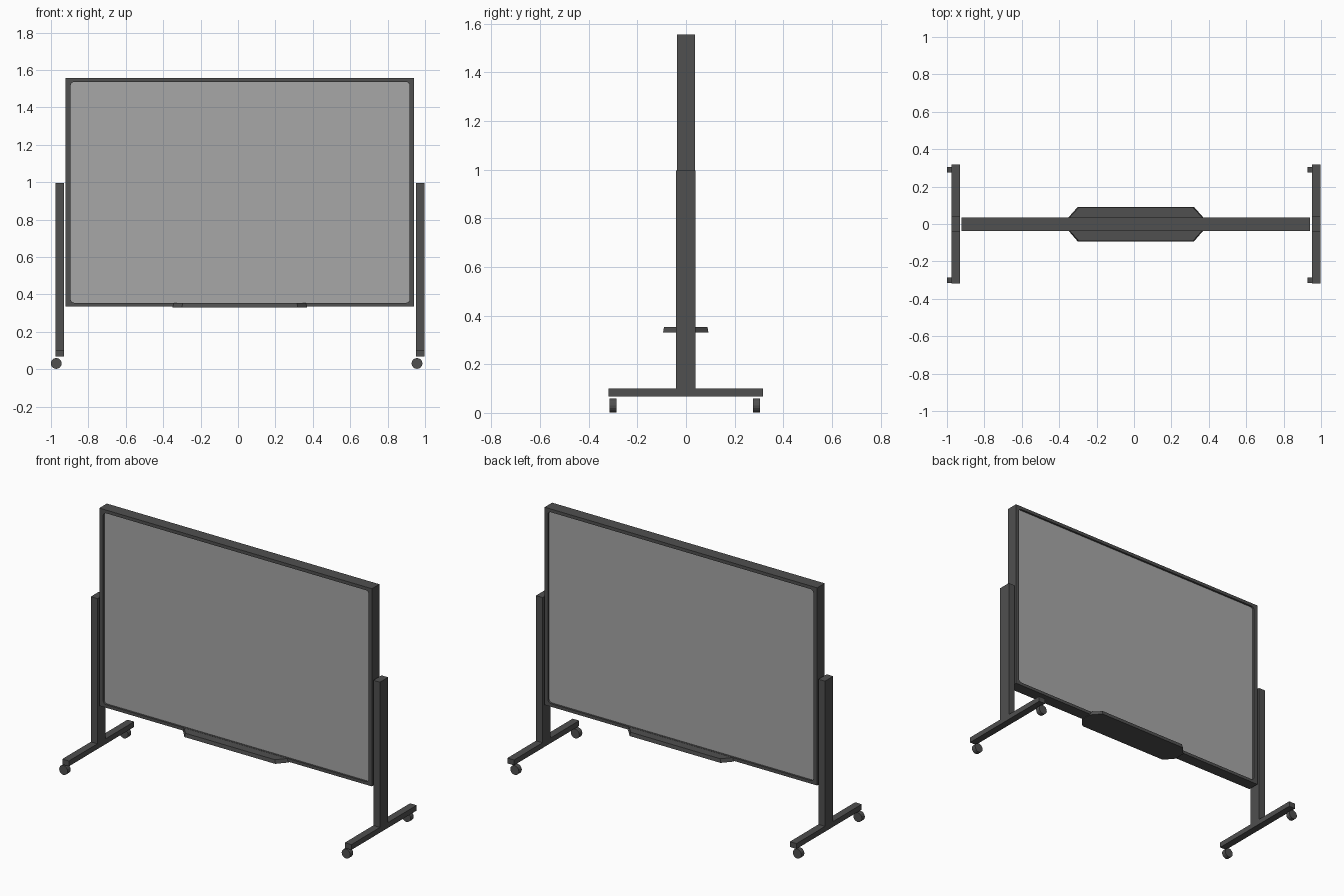
import bpy, bmesh, math
from mathutils import Matrix

if "Cube" in bpy.data.objects:
    bpy.data.objects.remove(bpy.data.objects["Cube"])


def material(name, v):
    m = bpy.data.materials.new(name)
    m.diffuse_color = (v, v, v, 1)
    m.use_nodes = True
    m.node_tree.nodes["Principled BSDF"].inputs["Base Color"].default_value = m.diffuse_color
    return m


dark = material("dark grey metal", 0.08)
pale = material("board grey", 0.39)


def add_mesh(name, bm, mat):
    bmesh.ops.recalc_face_normals(bm, faces=bm.faces)
    me = bpy.data.meshes.new(name)
    bm.to_mesh(me)
    bm.free()
    me.materials.append(mat)
    ob = bpy.data.objects.new(name, me)
    bpy.context.collection.objects.link(ob)
    return ob


def box(name, lo, hi, mat):
    bm = bmesh.new()
    bmesh.ops.create_cube(bm, size=1)
    for v in bm.verts:
        v.co = [lo[i] if v.co[i] < 0 else hi[i] for i in range(3)]
    return add_mesh(name, bm, mat)


def rounded(x0, x1, z0, z1, r, n=4):
    """Rounded rectangle split into its four corner arcs."""
    arcs = []
    for k, (cx, cz) in enumerate([(x1 - r, z1 - r), (x0 + r, z1 - r),
                                  (x0 + r, z0 + r), (x1 - r, z0 + r)]):
        arcs.append([(cx + r * math.cos((k + i / n) * math.pi / 2),
                      cz + r * math.sin((k + i / n) * math.pi / 2))
                     for i in range(n + 1)])
    return arcs


# Frame: square outside, opening with small rounded corners
X0, X1, Z0, Z1 = -0.921, 0.94, 0.336, 1.556
YF, YB = -0.037, 0.036
arcs = rounded(-0.895, 0.918, 0.355, 1.536, 0.02)
corners = [(X1, Z1), (X0, Z1), (X0, Z0), (X1, Z0)]
bm = bmesh.new()
sides = []
for y in (YF, YB):
    out = [bm.verts.new((x, y, z)) for x, z in corners]
    inn = [[bm.verts.new((x, y, z)) for x, z in a] for a in arcs]
    for k in range(4):
        j = (k + 1) % 4
        bm.faces.new([out[k]] + inn[k])
        bm.faces.new([out[k], inn[k][-1], inn[j][0], out[j]])
    sides.append((out, sum(inn, [])))
for a, b in zip(*sides):
    for i in range(len(a)):
        j = (i + 1) % len(a)
        bm.faces.new([a[i], a[j], b[j], b[i]])
add_mesh("board_frame", bm, dark)

# Writing panel, slightly recessed on both faces
box("writing_panel", (-0.905, -0.025, 0.345), (0.928, 0.024, 1.546), pale)

# Pen tray: chamfered plate passing under the frame
bm = bmesh.new()
outline = [(-0.35, -0.036), (-0.30, -0.094), (0.32, -0.094), (0.37, -0.036),
           (0.37, 0.036), (0.32, 0.092), (-0.30, 0.092), (-0.35, 0.036)]
low = [bm.verts.new((x, y, 0.331)) for x, y in outline]
top = [bm.verts.new((0.01 + (x - 0.01) * 0.985, y * 0.96, 0.354)) for x, y in outline]
bm.faces.new(low)
bm.faces.new(top)
for i in range(8):
    j = (i + 1) % 8
    bm.faces.new([low[i], low[j], top[j], top[i]])
add_mesh("pen_tray", bm, dark)

# Stands: post, foot bar and two wheels on each side
for side, x in (("left", -0.954), ("right", 0.975)):
    box(side + "_post", (x - 0.0225, -0.041, 0.10), (x + 0.0225, 0.039, 0.996), dark)
    box(side + "_foot", (x - 0.0225, -0.319, 0.067), (x + 0.0225, 0.317, 0.10), dark)
    for end, y in (("front", -0.30), ("back", 0.29)):
        bm = bmesh.new()
        bmesh.ops.create_cone(bm, cap_ends=True, segments=16, radius1=0.029,
                              radius2=0.029, depth=0.029,
                              matrix=Matrix.Translation((x - 0.018, y, 0.031))
                              @ Matrix.Rotation(math.pi / 2, 4, 'X'))
        add_mesh(f"{side}_{end}_wheel", bm, dark)
